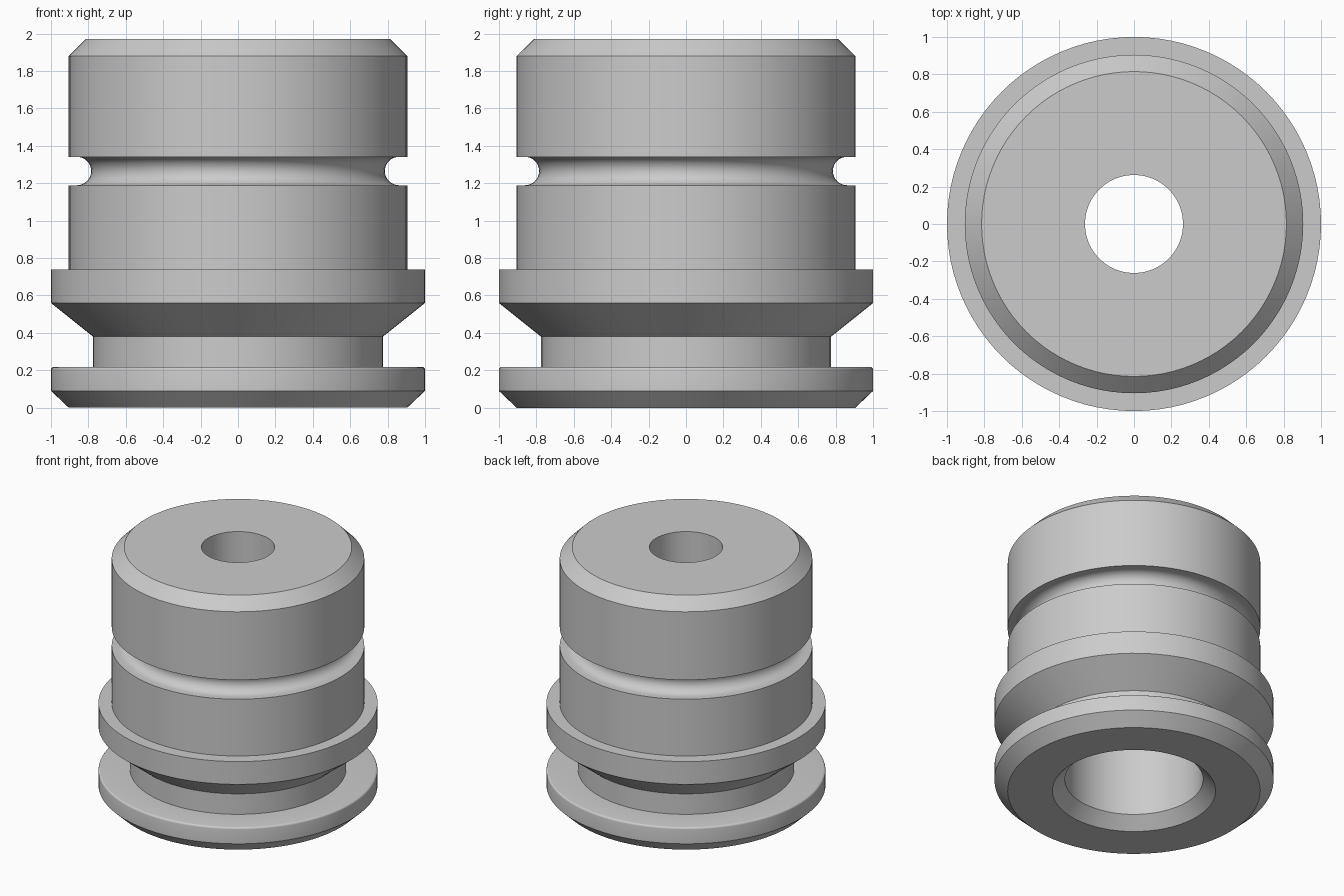
import bpy
import bmesh
from math import pi, sin, cos, tau
from mathutils import Vector

SIDES = 96

cube = bpy.data.objects.get("Cube")
if cube:
    bpy.data.objects.remove(cube, do_unlink=True)


def material(name, colour):
    mat = bpy.data.materials.new(name)
    mat.use_nodes = True
    mat.diffuse_color = colour
    mat.node_tree.nodes["Principled BSDF"].inputs["Base Color"].default_value = colour
    return mat


def arc(r, z, radius, start, end, steps):
    """Points on a circular arc in the radius/height plane."""
    angles = [start + (end - start) * i / steps for i in range(steps + 1)]
    return [(r + radius * cos(a), z + radius * sin(a)) for a in angles]


def lathe(name, profile, mat):
    """Spin a closed profile of (radius, height) points around z."""
    bm = bmesh.new()
    verts = [bm.verts.new((r, 0, z)) for r, z in profile]
    edges = [bm.edges.new((verts[i - 1], verts[i])) for i in range(len(verts))]
    bmesh.ops.spin(bm, geom=verts + edges, cent=(0, 0, 0), axis=Vector((0, 0, 1)),
                   angle=tau, steps=SIDES, use_merge=True)
    bmesh.ops.remove_doubles(bm, verts=bm.verts, dist=0.0001)
    bmesh.ops.recalc_face_normals(bm, faces=bm.faces)
    mesh = bpy.data.meshes.new(name)
    bm.to_mesh(mesh)
    bm.free()
    mesh.materials.append(mat)
    obj = bpy.data.objects.new(name, mesh)
    bpy.context.collection.objects.link(obj)
    bpy.ops.object.select_all(action="DESELECT")
    obj.select_set(True)
    bpy.context.view_layer.objects.active = obj
    bpy.ops.object.shade_smooth_by_angle(angle=pi / 6)
    return obj


grey = material("plain grey", (0.6, 0.6, 0.6, 1))

# Base flange with chamfered foot and softened top rim
flange = [(0.585, 0), (0.905, 0), (1, 0.09)] + arc(0.985, 0.203, 0.015, 0, pi / 2, 4)
# Neck, flared collar and lower barrel
collar = [(0.775, 0.218), (0.775, 0.38), (1, 0.56), (1, 0.74), (0.905, 0.74)]
# Round-bottomed ring groove
groove = [(0.905, 1.189)] + arc(0.861, 1.265, 0.076, -pi / 2, -3 * pi / 2, 16) + [(0.905, 1.341)]
# Upper barrel with chamfered top
crown = [(0.905, 1.88), (0.815, 1.97)]
# Narrow top hole stepping out to a wide chamfered bore
bore = [(0.262, 1.97), (0.262, 1.15), (0.495, 1.15), (0.495, 0.09)]

lathe("grooved_bushing", flange + collar + groove + crown + bore, grey)
